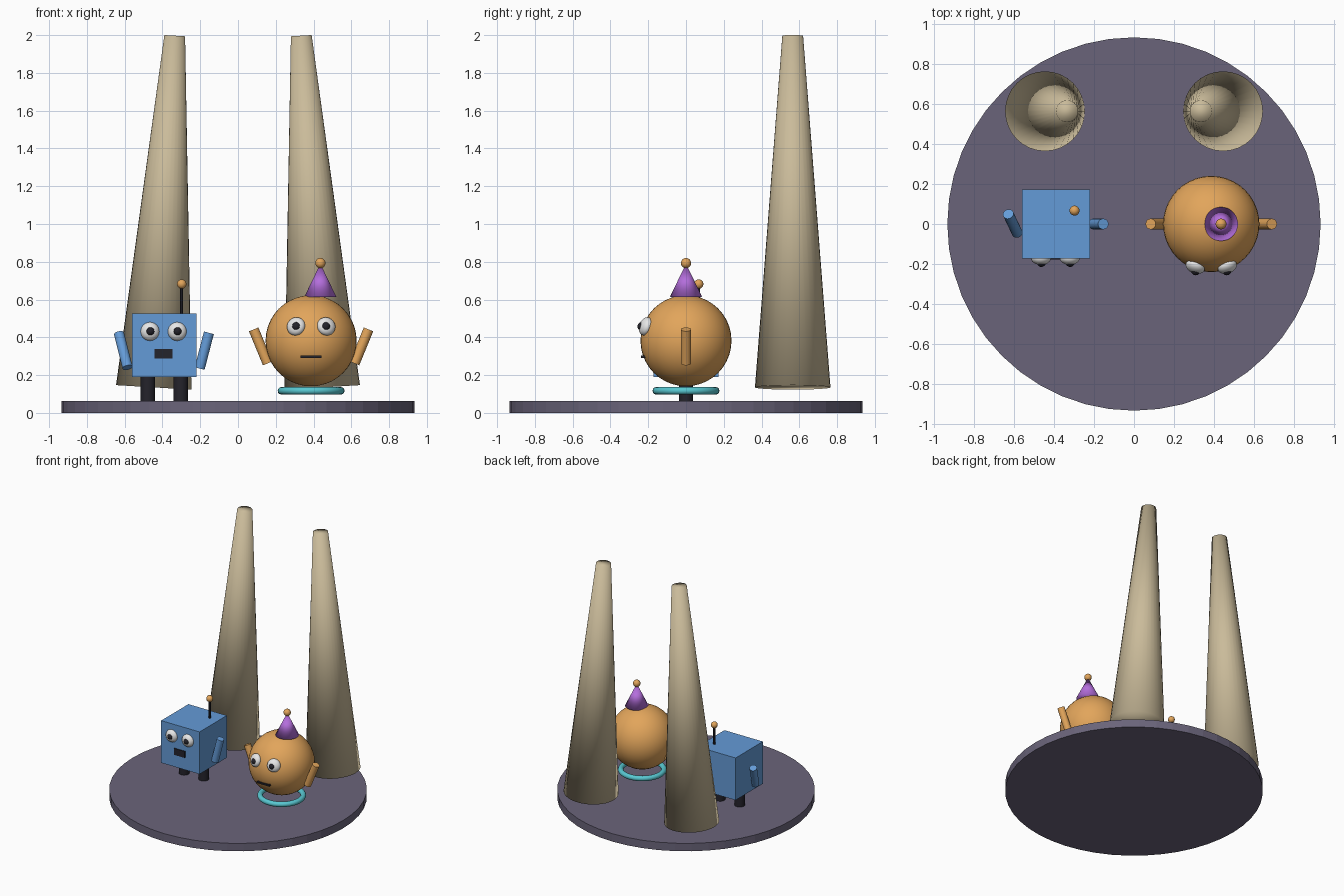
import bpy
from mathutils import Vector

if "Cube" in bpy.data.objects:
    bpy.data.objects.remove(bpy.data.objects["Cube"])


def lin(c):
    c /= 255
    return c / 12.92 if c <= 0.04045 else ((c + 0.055) / 1.055) ** 2.4


def material(name, rgb):
    m = bpy.data.materials.new(name)
    m.diffuse_color = (*[lin(c) for c in rgb], 1)
    m.use_nodes = True
    m.node_tree.nodes["Principled BSDF"].inputs["Base Color"].default_value = m.diffuse_color
    return m


SLATE = material("slate_purple", (106, 100, 122))
TAN = material("pale_tan", (202, 187, 154))
BLUE = material("sky_blue", (100, 155, 215))
ORANGE = material("warm_orange", (226, 165, 91))
PURPLE = material("violet", (180, 110, 220))
TEAL = material("teal", (88, 200, 210))
WHITE = material("eye_white", (235, 235, 235))
DARK = material("near_black", (36, 35, 43))


def finish(name, mat, shading="angle"):
    ob = bpy.context.object
    ob.name = ob.data.name = name
    ob.data.materials.append(mat)
    if shading == "angle":
        bpy.ops.object.shade_smooth_by_angle()
    elif shading == "smooth":
        bpy.ops.object.shade_smooth()
    return ob


def rod(name, a, b, r1, mat, r2=None, sides=20, shading="angle"):
    """Capped cylinder or cone running from point a to point b."""
    a, b = Vector(a), Vector(b)
    d = b - a
    bpy.ops.mesh.primitive_cone_add(
        vertices=sides, radius1=r1, radius2=r1 if r2 is None else r2,
        depth=d.length, location=(a + b) / 2,
        rotation=d.to_track_quat('Z', 'Y').to_euler())
    return finish(name, mat, shading)


def ball(name, loc, r, mat, depth=1.0, facing=(0, 0, 1), seg=24):
    """Sphere, optionally flattened along its facing direction."""
    bpy.ops.mesh.primitive_uv_sphere_add(
        segments=seg, ring_count=seg // 2, radius=r, location=loc,
        rotation=Vector(facing).to_track_quat('Z', 'Y').to_euler())
    bpy.context.object.scale = (1, 1, depth)
    return finish(name, mat, "smooth")


def box(name, loc, size, mat):
    bpy.ops.mesh.primitive_cube_add(size=1, location=loc)
    bpy.context.object.scale = size
    return finish(name, mat, "flat")


# Round stage
rod("stage_disc", (0, 0, 0), (0, 0, 0.063), 0.935, SLATE, sides=48, shading="flat")

# Leaning spotlight beams, soft shaded across their caps
for s, side in ((-1, "left"), (1, "right")):
    rod(side + "_light_beam", (s * 0.446, 0.565, 0.135), (s * 0.335, 0.565, 1.997),
        0.2, TAN, r2=0.055, sides=32, shading="smooth")

# Box robot
RX = -0.39
box("robot_body", (RX, 0, 0.358), (0.34, 0.345, 0.338), BLUE)
box("robot_mouth", (RX - 0.004, -0.173, 0.313), (0.095, 0.012, 0.052), DARK)
for s, side in ((-1, "left"), (1, "right")):
    rod(f"robot_{side}_leg", (RX + s * 0.087, 0, 0.06), (RX + s * 0.087, 0, 0.2),
        0.038, DARK)
    ex = RX - 0.004 + s * 0.072
    ball(f"robot_{side}_eye", (ex, -0.17, 0.431), 0.05, WHITE, 0.7, (0, -1, 0))
    ball(f"robot_{side}_pupil", (ex + 0.002, -0.192, 0.432), 0.023, DARK)
rod("robot_left_arm", (-0.585, -0.045, 0.24), (-0.63, 0.05, 0.42), 0.027, BLUE)
rod("robot_right_arm", (-0.203, 0, 0.235), (-0.154, 0, 0.424), 0.027, BLUE)
rod("robot_antenna", (-0.298, 0.067, 0.52), (-0.298, 0.067, 0.68), 0.008, DARK, sides=12)
ball("robot_antenna_tip", (-0.298, 0.067, 0.682), 0.025, ORANGE)

# Round floating figure
centre = Vector((0.387, 0, 0.382))
ball("round_body", centre, 0.241, ORANGE, seg=40)
box("round_mouth", (centre.x, -0.222, 0.297), (0.111, 0.032, 0.012), DARK)
for s, side in ((-1, "left"), (1, "right")):
    out = Vector((s * 0.08, -0.213, 0.076))
    eye = centre + out
    ball(f"round_{side}_eye", eye, 0.05, WHITE, 0.65, out)
    ball(f"round_{side}_pupil", eye + Vector((-s * 0.002, -0.021, 0)), 0.023, DARK)
    rod(f"round_{side}_arm", centre + Vector((s * 0.23, 0, -0.12)),
        centre + Vector((s * 0.304, 0, 0.06)), 0.027, ORANGE)

# Party hat, soft shaded, with bobble
rod("party_hat", (0.436, 0, 0.614), (0.436, 0, 0.79), 0.085, PURPLE, r2=0,
    sides=32, shading="smooth")
ball("hat_bobble", (0.436, 0, 0.793), 0.027, ORANGE)

# Hover ring
bpy.ops.mesh.primitive_torus_add(location=(centre.x, 0, 0.117), major_radius=0.157,
                                 minor_radius=0.02, major_segments=40, minor_segments=12)
finish("hover_ring", TEAL, "smooth")
